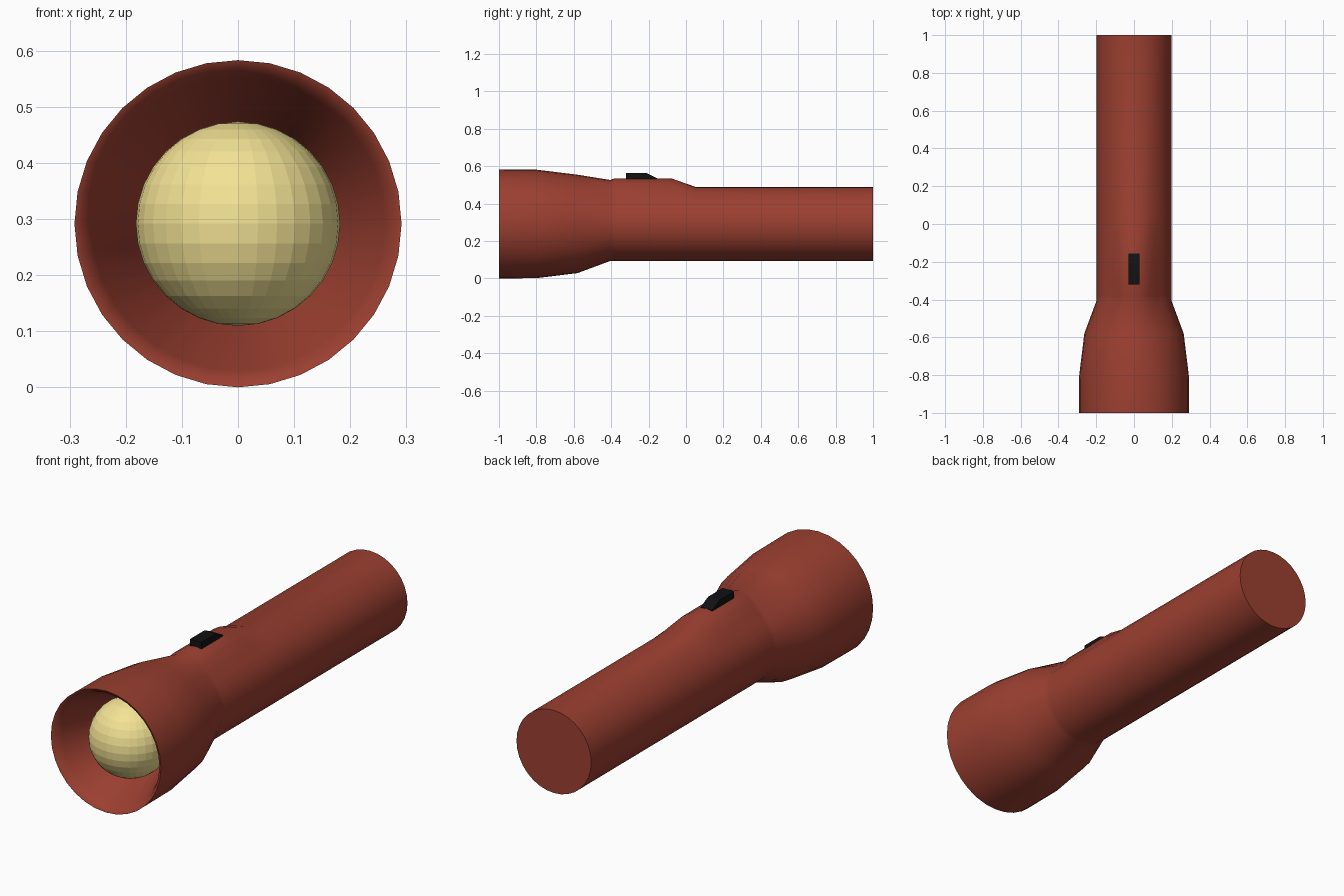
import bpy, bmesh
from math import sin, cos, pi

if "Cube" in bpy.data.objects:
    bpy.data.objects.remove(bpy.data.objects["Cube"])

CZ, SEG = 0.2915, 32   # height of the torch axis, sides of the tube


def material(name, rgb):
    m = bpy.data.materials.new(name)
    m.diffuse_color = (*rgb, 1)
    m.use_nodes = True
    m.node_tree.nodes["Principled BSDF"].inputs["Base Color"].default_value = m.diffuse_color
    return m


def add_object(name, bm, mat):
    bmesh.ops.recalc_face_normals(bm, faces=bm.faces[:])
    me = bpy.data.meshes.new(name)
    bm.to_mesh(me)
    bm.free()
    ob = bpy.data.objects.new(name, me)
    me.materials.append(mat)
    bpy.context.collection.objects.link(ob)
    return ob


red = material("red_plastic", (0.33, 0.05, 0.03))
yellow = material("bulb_yellow", (0.9, 0.77, 0.3))
black = material("black_rubber", (0.006, 0.006, 0.007))

# Casing: rings from reflector bottom, over the rim, along head and handle.
# Each entry is (y, radius, height of the switch pad on top)
rings = [(-0.74, 0.178, 0), (-0.96, 0.262, 0), (-0.995, 0.28, 0), (-1.0, 0.2915, 0),
         (-0.8, 0.29, 0), (-0.58, 0.263, 0), (-0.405, 0.198, 0.037),
         (-0.38, 0.198, 0.046), (-0.08, 0.198, 0.046), (0.05, 0.198, 0), (1.0, 0.198, 0)]
pad_shape = {0: 1.0, 1: 0.95, 2: 0.7, 3: 0.25}   # pad falls off around the tube
bm = bmesh.new()
loops = []
for y, r, pad in rings:
    loop = []
    for i in range(SEG):
        a = 2 * pi * i / SEG
        lift = pad * pad_shape.get(min(i, SEG - i), 0)
        loop.append(bm.verts.new((r * sin(a), y, CZ + r * cos(a) + lift)))
    loops.append(loop)
for a, b in zip(loops, loops[1:]):
    for i in range(SEG):
        j = (i + 1) % SEG
        bm.faces.new((a[i], a[j], b[j], b[i]))
bm.faces.new(loops[0])
bm.faces.new(loops[-1])
casing = add_object("casing", bm, red)
bpy.context.view_layer.objects.active = casing
casing.select_set(True)
bpy.ops.object.shade_smooth_by_angle(angle=1.2)
casing.select_set(False)

# Bulb
bpy.ops.mesh.primitive_uv_sphere_add(segments=32, ring_count=16, radius=0.182,
                                     location=(0, -0.815, CZ))
bulb = bpy.context.object
bulb.name = "bulb"
bulb.data.materials.append(yellow)

# Switch: side profile in y/z, extruded across x
profile = [(-0.32, 0.52), (-0.32, 0.563), (-0.21, 0.563), (-0.155, 0.536), (-0.155, 0.52)]
bm = bmesh.new()
face = bm.faces.new([bm.verts.new((-0.03, y, z)) for y, z in profile])
ext = bmesh.ops.extrude_face_region(bm, geom=[face])["geom"]
bmesh.ops.translate(bm, vec=(0.06, 0, 0),
                    verts=[v for v in ext if isinstance(v, bmesh.types.BMVert)])
if not face.is_valid or len(bm.faces) < 7:
    bm.faces.new([v for v in bm.verts if v.co.x < 0])
add_object("switch", bm, black)
